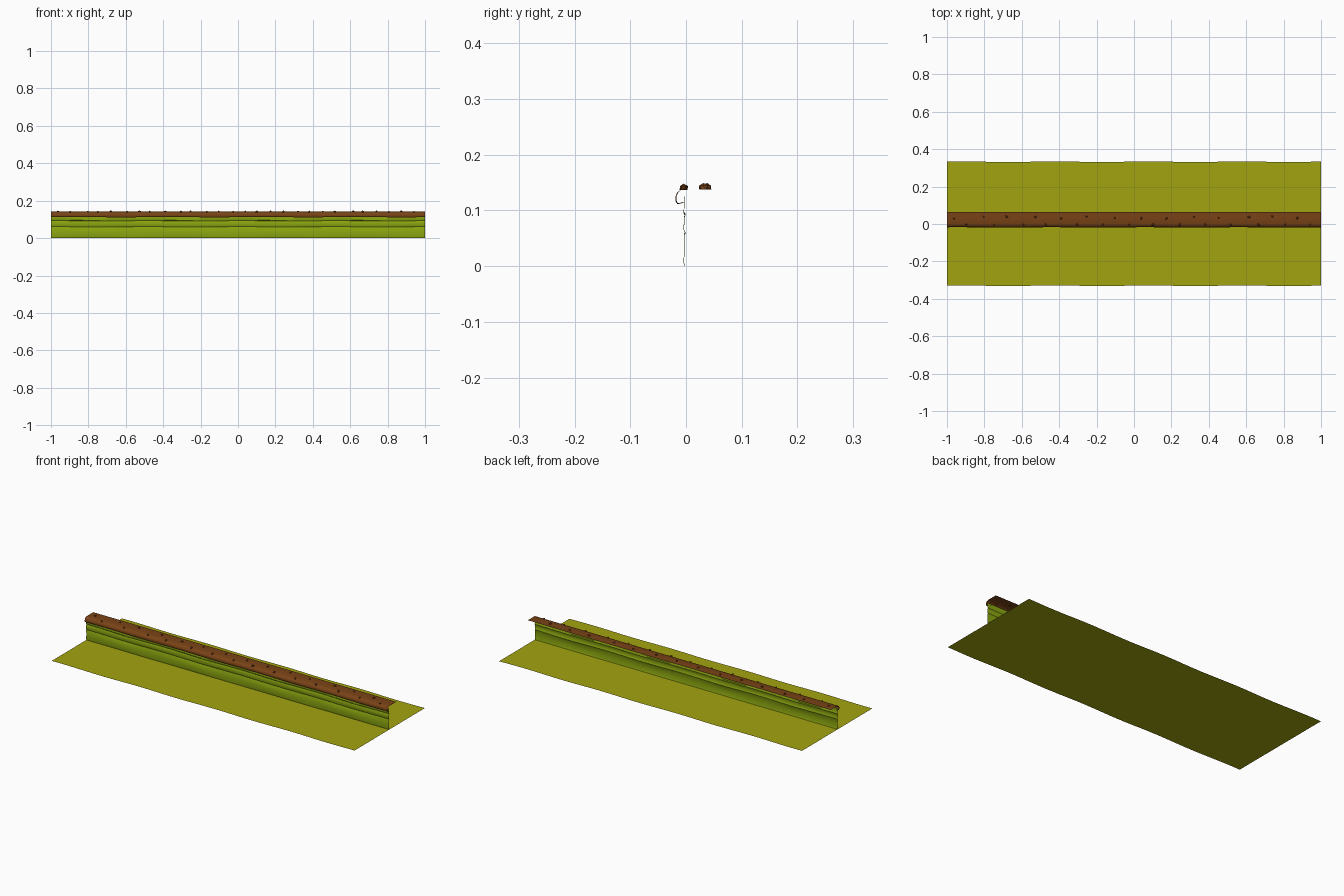
import bpy, bmesh, math, random
from mathutils import Matrix

if "Cube" in bpy.data.objects:
    bpy.data.objects.remove(bpy.data.objects["Cube"])
random.seed(4)
SEG = 32


def material(name, color):
    m = bpy.data.materials.new(name)
    m.diffuse_color = (*color, 1)
    m.use_nodes = True
    m.node_tree.nodes["Principled BSDF"].inputs["Base Color"].default_value = m.diffuse_color
    return m


GRASS = material("grass", (0.36, 0.37, 0.005))
CLIFF = material("cliff_green", (0.26, 0.38, 0.005))
EARTH = material("earth", (0.19, 0.055, 0.008))


def finish(bm, name, mat, smooth=False):
    mesh = bpy.data.meshes.new(name)
    bm.to_mesh(mesh)
    bm.free()
    ob = bpy.data.objects.new(name, mesh)
    bpy.context.collection.objects.link(ob)
    mesh.materials.append(mat)
    if smooth:
        bpy.context.view_layer.objects.active = ob
        ob.select_set(True)
        bpy.ops.object.shade_smooth_by_angle(angle=math.radians(40))
        ob.select_set(False)
    return ob


def sweep(name, profile, mat, wave=lambda x, i: (0, 0), smooth=True):
    """Run an open (y, z) profile along x, with a gentle ripple."""
    bm = bmesh.new()
    rows = []
    for s in range(SEG + 1):
        x = -1 + 2 * s / SEG
        row = []
        for i, (y, z) in enumerate(profile):
            dy, dz = wave(x, i)
            row.append(bm.verts.new((x, y + dy, z + dz)))
        rows.append(row)
    for a, b in zip(rows, rows[1:]):
        for i in range(len(profile) - 1):
            bm.faces.new((a[i], b[i], b[i + 1], a[i + 1]))
    return finish(bm, name, mat, smooth)


def ripple(x, phase=0.0):
    return math.sin(4 * math.pi * x + phase)


# Flat grass sheet with slightly wavy long edges
sweep("ground", [(-0.33, 0), (0, 0), (0.333, 0)], GRASS,
      lambda x, i: (0.0025 * ripple(x, 0.6) * (i != 1), 0), smooth=False)

# Upright green face with shallow overhanging layers
face = [(-0.002, 0), (-0.004, 0.006), (-0.003, 0.03), (-0.003, 0.057), (-0.001, 0.06),
        (-0.004, 0.065), (-0.003, 0.088), (-0.001, 0.092), (-0.004, 0.096),
        (-0.003, 0.112), (-0.003, 0.125)]
sweep("cliff_face", face, CLIFF,
      lambda x, i: (0.0005 * ripple(x, i), 0.0015 * ripple(x, 1.3) * (2 < i < 9)))

# Brown rolled lip and flat top
lip = [(-0.003, 0.115), (-0.009, 0.113), (-0.015, 0.112), (-0.018, 0.117), (-0.018, 0.125),
       (-0.015, 0.132), (-0.008, 0.138), (0.0, 0.141), (0.03, 0.141), (0.063, 0.141)]
sweep("earth_lip", lip, EARTH,
      lambda x, i: (0.0008 * ripple(x, 0.8) * (i < 6), 0.0008 * ripple(x) * (i < 4)))

# Small stones scattered in two rows on the top
bm = bmesh.new()
for k in range(28):
    x = -0.955 + 1.91 * k / 27 + random.uniform(-0.015, 0.015)
    y, z = (0.035 + random.uniform(-0.008, 0.005), 0.141) if k % 2 == 0 else (-0.004, 0.14)
    r = random.uniform(0.006, 0.009)
    m = Matrix.Translation((x, y, z)) @ Matrix.Rotation(random.uniform(0, 3), 4, 'Z') \
        @ Matrix.Diagonal((1, 0.7, 0.9, 1))
    bmesh.ops.create_icosphere(bm, subdivisions=1, radius=r, matrix=m)
# drop the undersides so the stones sit on the sheet
bmesh.ops.delete(bm, geom=[f for f in bm.faces if f.calc_center_median().z < 0.138],
                 context='FACES')
finish(bm, "stones", EARTH)
